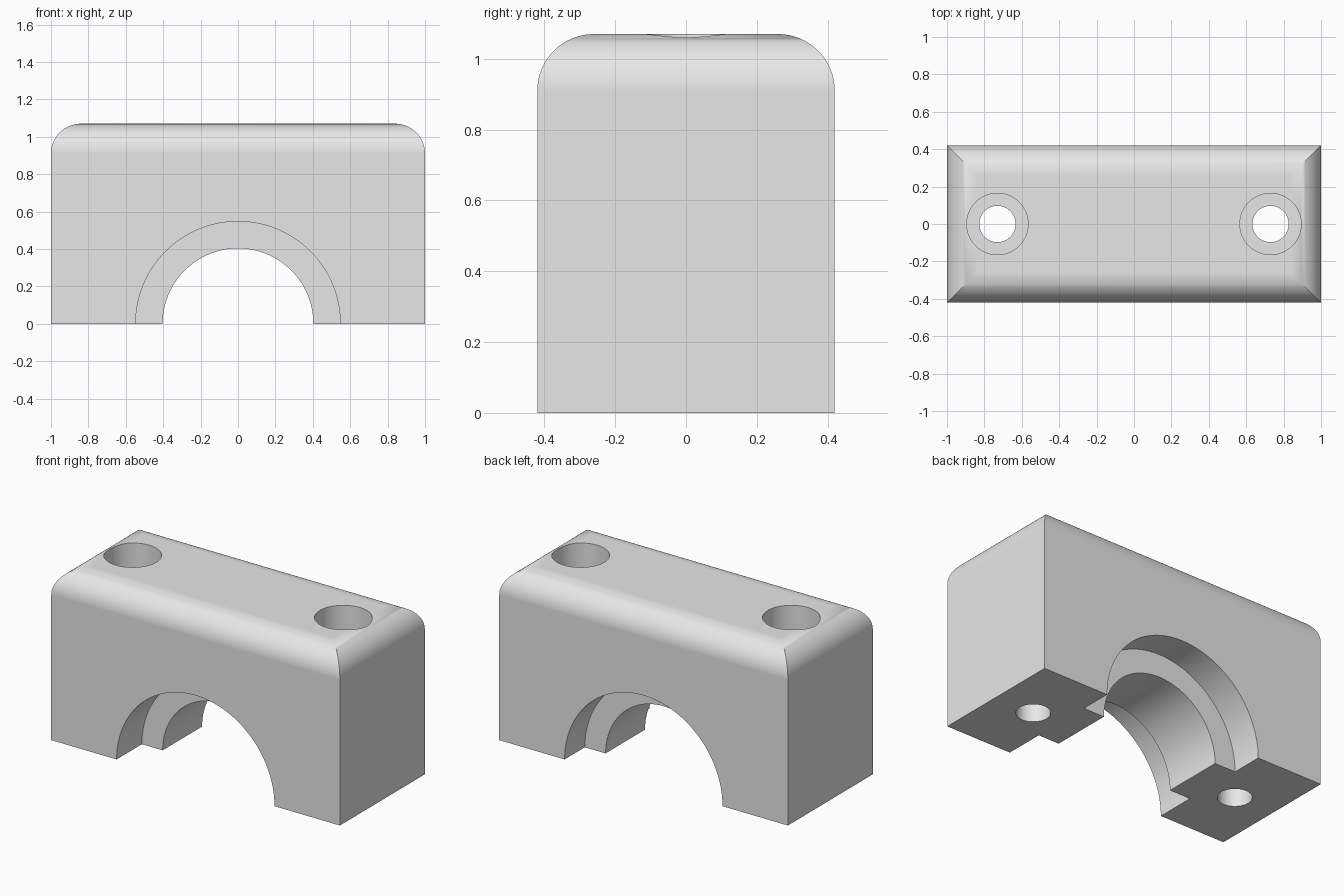
import bpy
import bmesh
from math import sin, cos, pi, radians
from mathutils import Matrix

cube = bpy.data.objects.get("Cube")
if cube:
    bpy.data.objects.remove(cube, do_unlink=True)

# Block size, top rounding and bore sizes
HALF_X, HALF_Y, HEIGHT, ROUND = 1.0, 0.42, 1.07, 0.16
BORE_R, RECESS_R = 0.403, 0.547
RIDGE_FRONT, RIDGE_BACK = -0.17, 0.22
BOLT_X, BOLT_R, HEAD_R, HEAD_DEPTH = 0.73, 0.097, 0.164, 0.3

grey = bpy.data.materials.new("plain grey")
grey.use_nodes = True
colour = (0.8, 0.8, 0.8, 1)
grey.diffuse_color = colour
grey.node_tree.nodes["Principled BSDF"].inputs["Base Color"].default_value = colour


def loft(name, rings, matrix=Matrix()):
    """Join closed rings of points into a capped solid."""
    bm = bmesh.new()
    loops = [[bm.verts.new(p) for p in ring] for ring in rings]
    n = len(loops[0])
    for a, b in zip(loops, loops[1:]):
        for i in range(n):
            j = (i + 1) % n
            bm.faces.new((a[i], a[j], b[j], b[i]))
    bm.faces.new(loops[0])
    bm.faces.new(loops[-1])
    bmesh.ops.recalc_face_normals(bm, faces=bm.faces)
    bm.transform(matrix)
    mesh = bpy.data.meshes.new(name)
    bm.to_mesh(mesh)
    bm.free()
    obj = bpy.data.objects.new(name, mesh)
    obj.data.materials.append(grey)
    bpy.context.collection.objects.link(obj)
    return obj


def rectangle(inset, z):
    x, y = HALF_X - inset, HALF_Y - inset
    return [(-x, -y, z), (x, -y, z), (x, y, z), (-x, y, z)]


def circle(r, z, n):
    return [(r * cos(2 * pi * i / n), r * sin(2 * pi * i / n), z) for i in range(n)]


def cut(target, cutter):
    cutter.hide_render = True
    mod = target.modifiers.new("cut", 'BOOLEAN')
    mod.operation = 'DIFFERENCE'
    mod.solver = 'EXACT'
    mod.object = cutter
    bpy.ops.object.modifier_apply(modifier=mod.name)
    bpy.data.objects.remove(cutter, do_unlink=True)


# Block with rounded, mitred top edges
STEPS = 16
rings = [rectangle(0, 0)]
for i in range(STEPS + 1):
    t = pi / 2 * i / STEPS
    rings.append(rectangle(ROUND * (1 - cos(t)), HEIGHT - ROUND * (1 - sin(t))))
block = loft("bearing_cap", rings)
bpy.context.view_layer.objects.active = block
block.select_set(True)

# Stepped half-round bore, running front to back
bore_steps = [(RECESS_R, -1), (RECESS_R, RIDGE_FRONT), (BORE_R, RIDGE_FRONT),
              (BORE_R, RIDGE_BACK), (RECESS_R, RIDGE_BACK), (RECESS_R, 1)]
cut(block, loft("bore_cutter", [circle(r, d, 128) for r, d in bore_steps],
                Matrix.Rotation(radians(-90), 4, 'X')))

# Counterbored bolt holes
floor = HEIGHT - HEAD_DEPTH
hole_steps = [(BOLT_R, -0.5), (BOLT_R, floor), (HEAD_R, floor), (HEAD_R, 1.5)]
for side in (-1, 1):
    cut(block, loft("bolt_hole_cutter", [circle(r, z, 64) for r, z in hole_steps],
                    Matrix.Translation((side * BOLT_X, 0, 0))))

# Smooth curves with crisp edges
bpy.ops.object.shade_smooth_by_angle(angle=radians(30))
weighted = block.modifiers.new("weighted normals", 'WEIGHTED_NORMAL')
weighted.keep_sharp = True
